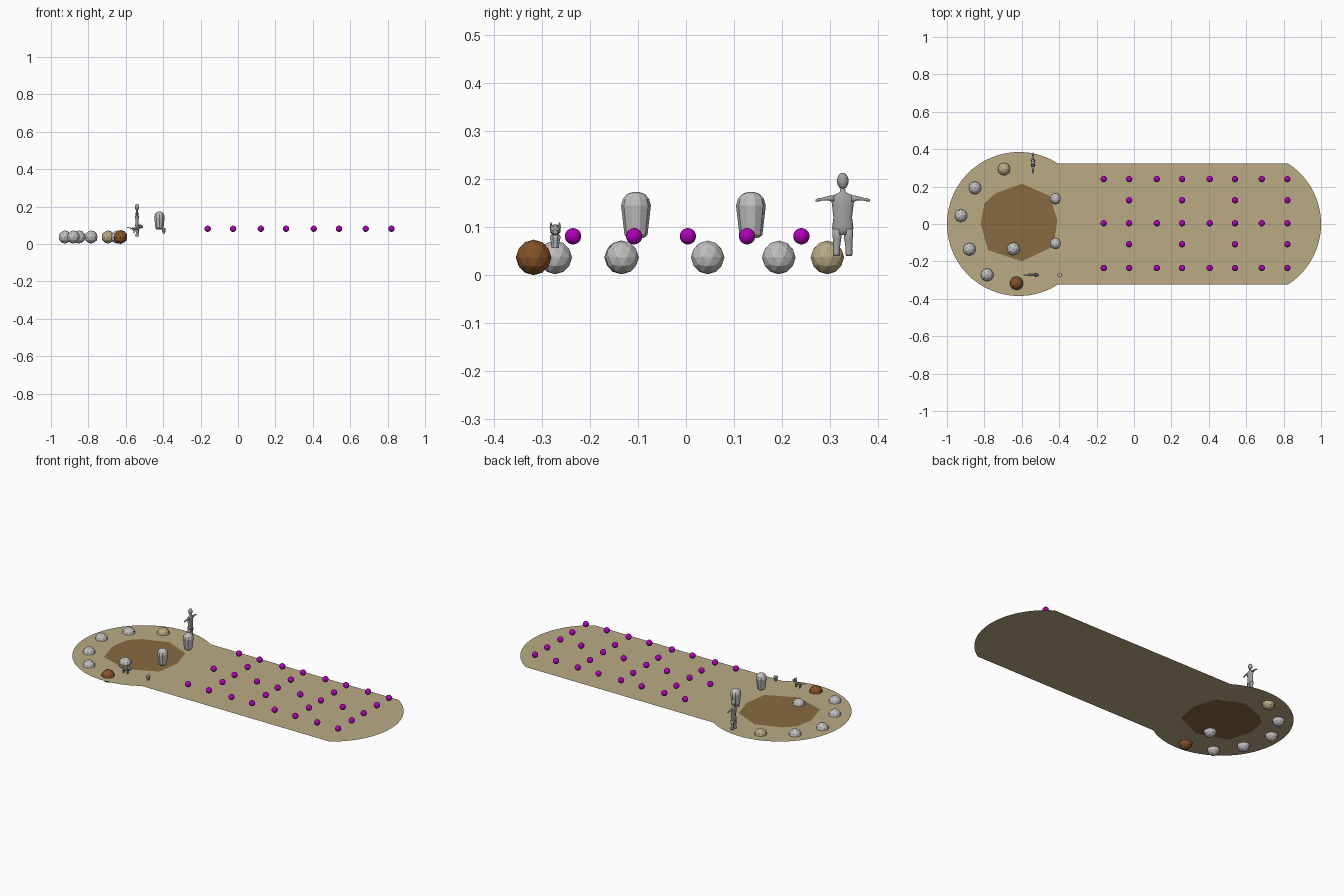
import bpy, bmesh, math
from mathutils import Vector

if "Cube" in bpy.data.objects:
    bpy.data.objects.remove(bpy.data.objects["Cube"])

GROUND = 0.039


def material(name, rgb):
    m = bpy.data.materials.new(name)
    m.diffuse_color = (*rgb, 1)
    m.use_nodes = True
    m.node_tree.nodes["Principled BSDF"].inputs["Base Color"].default_value = m.diffuse_color
    return m


SAND = material("sand", (0.49, 0.41, 0.235))
EARTH = material("dark earth", (0.25, 0.145, 0.052))
STONE = material("pale stone", (0.52, 0.52, 0.52))
METAL = material("grey figure", (0.36, 0.36, 0.36))
RUST = material("brown rock", (0.24, 0.085, 0.02))
PURPLE = material("purple", (0.42, 0.0, 0.48))


def finish(name, bm, mat, smooth=False, recalc=True):
    if recalc:
        bmesh.ops.recalc_face_normals(bm, faces=bm.faces[:])
    me = bpy.data.meshes.new(name)
    bm.to_mesh(me)
    bm.free()
    me.materials.append(mat)
    for p in me.polygons:
        p.use_smooth = smooth
    ob = bpy.data.objects.new(name, me)
    bpy.context.collection.objects.link(ob)
    return ob


def flat(name, points, z, mat, flip=False):
    """Single flat face from an outline."""
    bm = bmesh.new()
    f = bm.faces.new([bm.verts.new((x, y, z)) for x, y in points])
    f.normal_update()
    if (f.normal.z < 0) != flip:
        f.normal_flip()
    bmesh.ops.triangulate(bm, faces=bm.faces[:])
    return finish(name, bm, mat, recalc=False)


def loft(bm, rings, axis="z", sides=12):
    """Skin ellipses given as (x, y, z, radius 1, radius 2) along an axis."""
    loops = []
    for x, y, z, a, b in rings:
        loop = []
        for i in range(sides):
            t = 2 * math.pi * (i + 0.5) / sides
            u, v = a * math.cos(t), b * math.sin(t)
            off = {"x": (0, u, v), "y": (u, 0, v), "z": (u, v, 0)}[axis]
            loop.append(bm.verts.new(Vector((x, y, z)) + Vector(off)))
        loops.append(loop)
    for p, q in zip(loops, loops[1:]):
        for i in range(sides):
            j = (i + 1) % sides
            bm.faces.new((p[i], p[j], q[j], q[i]))
    bm.faces.new(loops[0])
    bm.faces.new(loops[-1])


def ball(name, x, y, z, r, mat, sub, smooth=False):
    bm = bmesh.new()
    bmesh.ops.create_icosphere(bm, subdivisions=sub, radius=r)
    ob = finish(name, bm, mat, smooth)
    ob.location = (x, y, z)


# ground: round clearing on the left, long strip, rounded right end
R, C, A = 0.385, 0.615, math.acos(0.21 / 0.385)
arc_l = [A + (2 * math.pi - 2 * A) * i / 40 for i in range(41)]
arc_r = [-A + 2 * A * i / 24 for i in range(25)]
outline = [(-C + R * math.cos(t), R * math.sin(t)) for t in arc_l]
outline += [(C + R * math.cos(t), R * math.sin(t)) for t in arc_r]
flat("ground", outline, GROUND, SAND)

# dark earth patch, seen from above and below
patch = [(-0.60, 0.215), (-0.74, 0.165), (-0.80, 0.11), (-0.82, 0.0), (-0.78, -0.14),
         (-0.60, -0.20), (-0.43, -0.12), (-0.41, 0.02), (-0.45, 0.15)]
flat("earth_patch_top", patch, GROUND + 0.001, EARTH)
flat("earth_patch_underside", patch, GROUND - 0.001, EARTH, flip=True)

# rocks half sunk in the ground
for x, y in [(-0.85, 0.193), (-0.925, 0.045), (-0.88, -0.135), (-0.785, -0.272), (-0.645, -0.133)]:
    ball("rock", x, y, 0.037, 0.035, STONE, 2)
ball("sand_rock", -0.695, 0.294, 0.037, 0.035, SAND, 2)
ball("brown_rock", -0.628, -0.317, 0.037, 0.037, RUST, 2)

# grid of purple balls: three full rows and two sparse rows
cols = [-0.162, -0.026, 0.122, 0.257, 0.405, 0.54, 0.683, 0.82]
for y, step in [(0.24, 1), (0.127, 2), (0.004, 1), (-0.108, 2), (-0.235, 1)]:
    for x in (cols if step == 1 else cols[1::2]):
        ball("plant_ball", x, y, 0.081, 0.017, PURPLE, 3, True)

# two domed jars
for y in (0.135, -0.104):
    bm = bmesh.new()
    loft(bm, [(-0.42, y, z, r * 0.95, r) for z, r in
              [(0.077, 0.016), (0.084, 0.024), (0.145, 0.031), (0.159, 0.027), (0.169, 0.018), (0.173, 0.007)]],
         sides=10)
    finish("jar", bm, STONE)

# little cup
bm = bmesh.new()
loft(bm, [(-0.397, -0.272, z, r, r) for z, r in
          [(0.057, 0.008), (0.066, 0.009), (0.078, 0.012), (0.084, 0.011)]], sides=8)
finish("small_cup", bm, STONE)

# standing person with outstretched arms
px, py = -0.54, 0.326
bm = bmesh.new()
loft(bm, [(px, py, z, a, b) for z, a, b in
          [(0.084, 0.008, 0.018), (0.098, 0.010, 0.023), (0.120, 0.009, 0.020), (0.145, 0.010, 0.023),
           (0.160, 0.009, 0.025), (0.168, 0.007, 0.017), (0.173, 0.005, 0.006), (0.184, 0.005, 0.005)]])
for s in (-1, 1):
    loft(bm, [(px, py + s * d, z, a, b) for d, z, a, b in
              [(0.018, 0.159, 0.008, 0.008), (0.030, 0.160, 0.006, 0.005), (0.044, 0.158, 0.004, 0.003),
               (0.050, 0.157, 0.005, 0.004), (0.057, 0.155, 0.002, 0.002)]], axis="y")
    loft(bm, [(px, py + s * d, z, a, b) for d, z, a, b in
              [(0.013, 0.040, 0.009, 0.006), (0.013, 0.046, 0.010, 0.008), (0.013, 0.055, 0.006, 0.007),
               (0.012, 0.075, 0.008, 0.009), (0.011, 0.096, 0.009, 0.011)]])
finish("person_body", bm, METAL, True)
bm = bmesh.new()
bmesh.ops.create_uvsphere(bm, u_segments=16, v_segments=10, radius=1)
bmesh.ops.scale(bm, vec=(0.012, 0.012, 0.017), verts=bm.verts)
bmesh.ops.translate(bm, vec=(px, py, 0.196), verts=bm.verts)
finish("person_head", bm, METAL, True)

# small cat: body and tail along x, head at the right
cy = -0.272
bm = bmesh.new()
loft(bm, [(x, cy, z, a, a) for x, z, a in
          [(-0.594, 0.089, 0.002), (-0.568, 0.083, 0.003), (-0.562, 0.081, 0.007),
           (-0.540, 0.080, 0.007), (-0.527, 0.084, 0.008)]], axis="x", sides=8)
loft(bm, [(x, cy, z, a, a) for x, z, a in
          [(-0.532, 0.092, 0.008), (-0.524, 0.094, 0.012), (-0.515, 0.092, 0.009), (-0.509, 0.090, 0.005)]],
     axis="x", sides=8)
for s in (-1, 1):
    loft(bm, [(-0.525, cy + s * 0.008, 0.098, 0.004, 0.004), (-0.525, cy + s * 0.009, 0.110, 0.001, 0.001)], sides=6)
    for x in (-0.557, -0.532):
        loft(bm, [(x, cy + s * 0.005, 0.057, 0.003, 0.003), (x, cy + s * 0.005, 0.080, 0.004, 0.004)], sides=6)
finish("cat", bm, METAL)
